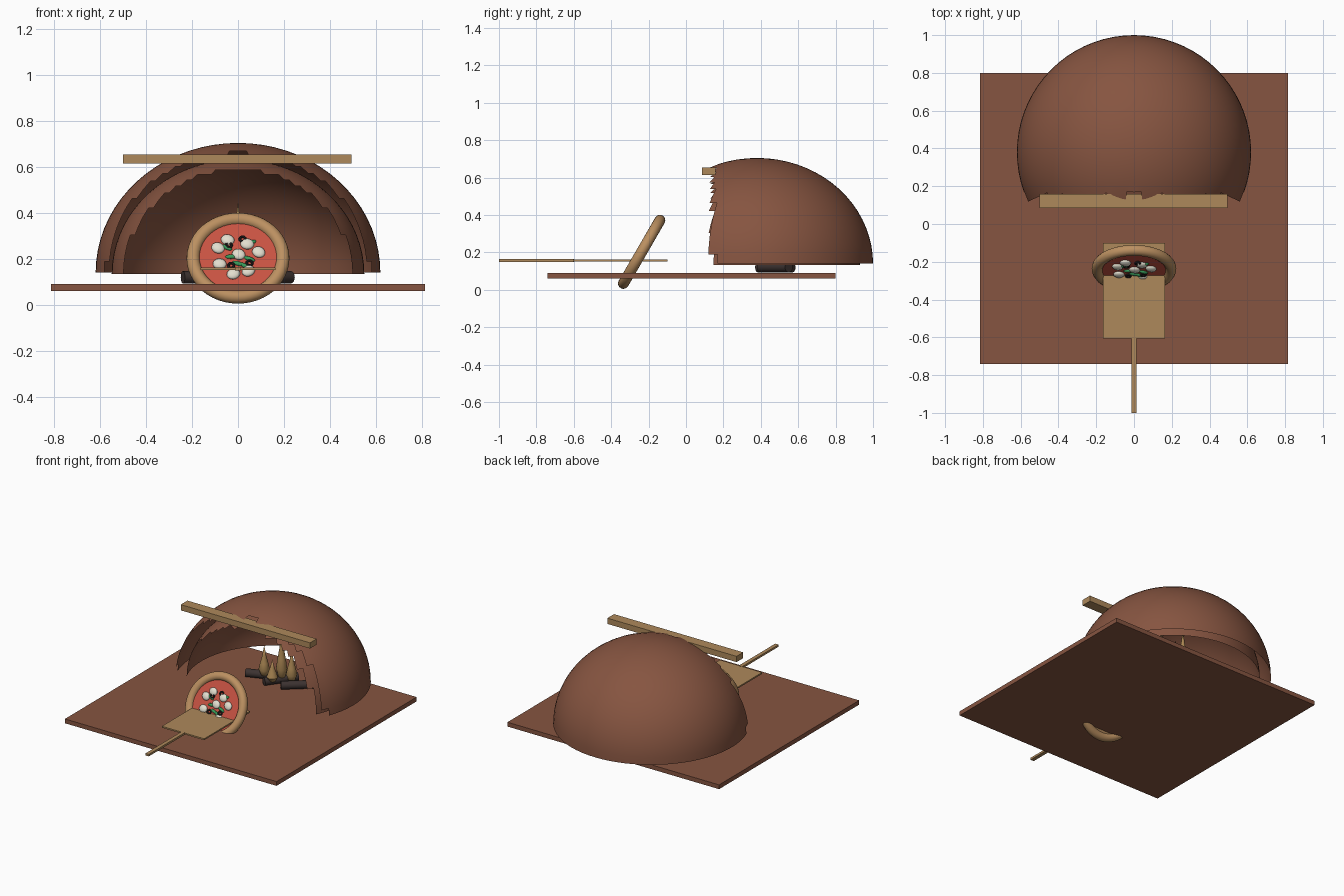
import bpy, bmesh, math, random
from mathutils import Vector, Matrix

random.seed(4)
if "Cube" in bpy.data.objects:
    bpy.data.objects.remove(bpy.data.objects["Cube"])


def material(name, rgb):
    m = bpy.data.materials.new(name)
    m.use_nodes = True
    m.diffuse_color = (*rgb, 1)
    m.node_tree.nodes["Principled BSDF"].inputs["Base Color"].default_value = (*rgb, 1)
    return m


clay = material("clay", (0.24, 0.09, 0.052))
wood = material("pale wood", (0.42, 0.25, 0.105))
dough = material("baked dough", (0.5, 0.28, 0.12))
sauce = material("tomato sauce", (0.58, 0.085, 0.055))
cheese = material("cheese", (0.76, 0.73, 0.62))
herb = material("herb green", (0.04, 0.32, 0.1))
olive = material("olive black", (0.02, 0.016, 0.016))
char = material("charred wood", (0.045, 0.032, 0.03))
flame = material("flame", (0.42, 0.25, 0.09))


def add_object(name, bm, mat, smooth=True):
    mesh = bpy.data.meshes.new(name)
    bm.to_mesh(mesh)
    bm.free()
    mesh.materials.append(mat)
    ob = bpy.data.objects.new(name, mesh)
    bpy.context.collection.objects.link(ob)
    if smooth:
        bpy.ops.object.select_all(action="DESELECT")
        ob.select_set(True)
        bpy.context.view_layer.objects.active = ob
        bpy.ops.object.shade_smooth_by_angle(angle=math.radians(40))
    return ob


def box(name, low, high, mat):
    low, high = Vector(low), Vector(high)
    bm = bmesh.new()
    bmesh.ops.create_cube(bm, size=1)
    bmesh.ops.scale(bm, vec=high - low, verts=bm.verts)
    bmesh.ops.translate(bm, vec=(low + high) / 2, verts=bm.verts)
    return add_object(name, bm, mat, smooth=False)


def lathe(name, profile, mat, matrix, steps=32, closed=False):
    """Spin (radius, height) points around z, then place the result."""
    bm = bmesh.new()
    verts = [bm.verts.new((r, 0, z)) for r, z in profile]
    pairs = list(zip(verts, verts[1:]))
    if closed:
        pairs.append((verts[-1], verts[0]))
    edges = [bm.edges.new(p) for p in pairs]
    bmesh.ops.spin(bm, geom=verts + edges, cent=(0, 0, 0), axis=(0, 0, 1),
                   angle=math.tau, steps=steps)
    bmesh.ops.remove_doubles(bm, verts=bm.verts, dist=1e-5)
    bmesh.ops.recalc_face_normals(bm, faces=bm.faces)
    bm.transform(matrix)
    return add_object(name, bm, mat)


# Oven: two open half-dome shells with a stepped mouth
def dome(name, radius, height, base_z):
    bm = bmesh.new()
    bmesh.ops.create_uvsphere(bm, u_segments=72, v_segments=36, radius=1)
    gone = []
    for f in bm.faces:
        c = f.calc_center_median()
        if c.z < 0 or c.y * radius < -0.2355 + 0.002 * c.z:
            gone.append(f)
    bmesh.ops.delete(bm, geom=gone, context="FACES")
    bmesh.ops.scale(bm, vec=(radius, radius, height), verts=bm.verts)
    bmesh.ops.translate(bm, vec=(0, 0.38, base_z), verts=bm.verts)
    add_object(name, bm, clay)


dome("oven_outer_shell", 0.62, 0.565, 0.14)
dome("oven_inner_shell", 0.55, 0.5, 0.134)

# Base slab, lintel beam and paddle
box("base_slab", (-0.815, -0.74, 0.06), (0.815, 0.8, 0.09), clay)
box("lintel_beam", (-0.5, 0.085, 0.615), (0.495, 0.158, 0.655), wood)
box("paddle_blade", (-0.163, -0.605, 0.152), (0.163, -0.1, 0.162), wood)
box("paddle_handle", (-0.013, -1.0, 0.15), (0.013, -0.6, 0.164), wood)

# Logs: cylinders between two floor points
for i, (a, b) in enumerate([((-0.24, 0.43), (0.03, 0.53)),
                            ((0.23, 0.55), (0.05, 0.4)),
                            ((-0.07, 0.385), (0.06, 0.57))]):
    a, b = Vector((*a, 0.12)), Vector((*b, 0.12))
    place = Matrix.Translation(a) @ (b - a).to_track_quat("Z", "Y").to_matrix().to_4x4()
    length = (b - a).length
    lathe(f"log_{i + 1}", [(0, 0), (0.027, 0), (0.027, length), (0, length)],
          char, place, steps=16)

# Flames: pointed spindles
for i, (x, y, top) in enumerate([(-0.12, 0.46, 0.33), (-0.03, 0.42, 0.27),
                                 (0, 0.48, 0.45), (0.07, 0.49, 0.34)]):
    h = top - 0.11
    shape = [(0, 0), (0.022, 0.08), (0.036, 0.25), (0.026, 0.45), (0.012, 0.7), (0, 1)]
    lathe(f"flame_{i + 1}", [(r, t * h) for r, t in shape], flame,
          Matrix.Translation((x, y, 0.11)), steps=12)

# Pizza, leaning back at sixty degrees
tilt = Matrix.Translation((0, -0.237, 0.203)) @ Matrix.Rotation(math.radians(60), 4, "X")
ring = [(0.195 + 0.029 * math.cos(k * math.tau / 16), 0.029 * math.sin(k * math.tau / 16))
        for k in range(16)]
lathe("pizza_crust", ring, dough, tilt, steps=48, closed=True)
lathe("pizza_dough", [(0, -0.015), (0.19, -0.015), (0.19, 0.0), (0, 0.0)], dough, tilt, 48)
lathe("pizza_sauce", [(0, 0.001), (0.185, 0.001), (0.185, 0.01), (0, 0.01)], sauce, tilt, 48)


def topping(name, x, z, size, mat):
    """Flattened blob set on the pizza at a front-facing x, z spot."""
    bm = bmesh.new()
    bmesh.ops.create_uvsphere(bm, u_segments=16, v_segments=10, radius=1)
    spot = Matrix.Translation((x, (z - 0.21) / math.sin(math.radians(60)), 0.014))
    turn = Matrix.Rotation(random.uniform(-0.7, 0.7), 4, "Z")
    bm.transform(tilt @ spot @ turn @ Matrix.Diagonal((*size, 1)))
    add_object(name, bm, mat)


for i, (x, z) in enumerate([(-0.045, 0.283), (-0.087, 0.248), (0.04, 0.265), (0.003, 0.22),
                            (0.09, 0.23), (-0.08, 0.178), (0.045, 0.148), (-0.02, 0.135)]):
    topping(f"cheese_{i + 1}", x, z, (0.03, 0.026, 0.014), cheese)
for i, (x, z) in enumerate([(0.055, 0.27), (0.05, 0.2), (-0.03, 0.21),
                            (0.0, 0.18), (-0.05, 0.25), (0.03, 0.17)]):
    topping(f"herb_leaf_{i + 1}", x, z, (0.026, 0.01, 0.008), herb)

# Olive slices: small rings
for i, (x, z) in enumerate([(-0.04, 0.258), (0.02, 0.285), (0.05, 0.18), (-0.03, 0.17)]):
    spot = Matrix.Translation((x, (z - 0.21) / math.sin(math.radians(60)), 0.017))
    loop = [(0.012 + 0.006 * math.cos(k * math.pi / 4), 0.006 * math.sin(k * math.pi / 4))
            for k in range(8)]
    lathe(f"olive_{i + 1}", loop, olive, tilt @ spot, steps=16, closed=True)
